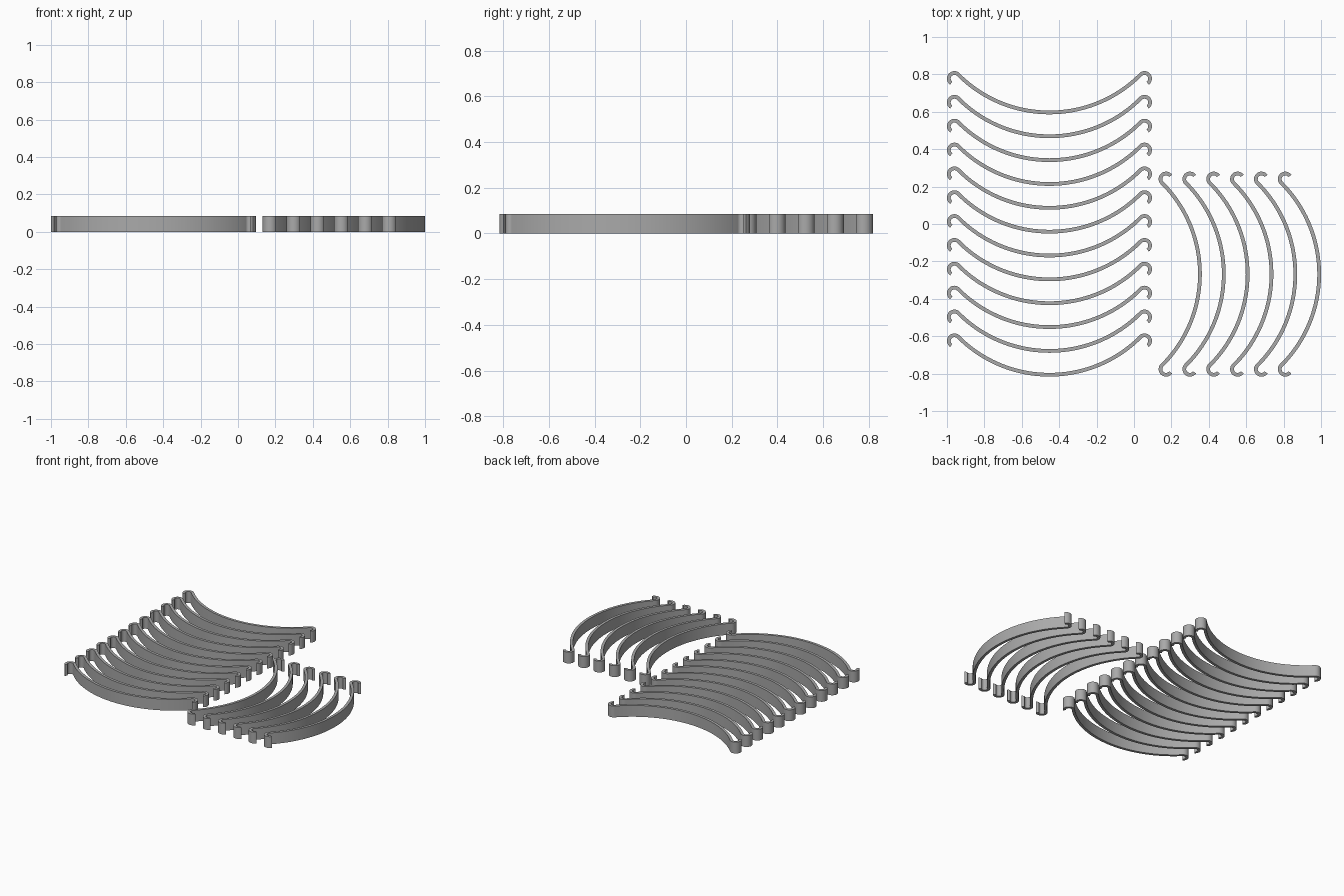
import bpy, bmesh, math
from mathutils import Matrix, Vector

if "Cube" in bpy.data.objects:
    bpy.data.objects.remove(bpy.data.objects["Cube"])

HEIGHT, THICK, PITCH = 0.085, 0.02, 0.1275
HOOK_R, HALF, DEPTH = 0.03, 0.548, 0.231      # hook radius, half length, bow depth

grey = bpy.data.materials.new("plain grey")
grey.diffuse_color = (0.4, 0.4, 0.4, 1)
grey.use_nodes = True
grey.node_tree.nodes["Principled BSDF"].inputs["Base Color"].default_value = grey.diffuse_color


def arc(cx, cy, r, a0, a1, n, side):
    """Points of (position, unit normal) along an arc, angles in degrees."""
    out = []
    for i in range(n + 1):
        a = math.radians(a0 + (a1 - a0) * i / n)
        d = Vector((math.cos(a), math.sin(a)))
        out.append((Vector((cx, cy)) + d * r, d * side))
    return out


def strap_mesh():
    """Bowed strap with a hook curled at each end; outer edge of the bow at y = 0."""
    s = math.sqrt(0.5)
    hx = HALF - HOOK_R - THICK / 2
    hy = DEPTH - HOOK_R - THICK / 2
    big = (hx - HOOK_R * s) / s
    path = arc(-hx, hy, HOOK_R, 235, 45, 20, 1)
    path += arc(0, big + THICK / 2, big, 225, 315, 48, -1)[1:]
    path += arc(hx, hy, HOOK_R, 135, -55, 20, 1)[1:]
    bm = bmesh.new()
    rows = []
    for p, n in path:
        a, b = p + n * THICK / 2, p - n * THICK / 2
        rows.append([bm.verts.new((q.x, q.y, z)) for q, z in
                     ((a, 0), (b, 0), (b, HEIGHT), (a, HEIGHT))])
    for r0, r1 in zip(rows, rows[1:]):
        for i in range(4):
            j = (i + 1) % 4
            bm.faces.new((r0[i], r0[j], r1[j], r1[i]))
    bm.faces.new(rows[0])
    bm.faces.new(rows[-1][::-1])
    bmesh.ops.recalc_face_normals(bm, faces=bm.faces)
    me = bpy.data.meshes.new("hooked_strap")
    bm.to_mesh(me)
    bm.free()
    me.materials.append(grey)
    return me


def place(name, mesh, x, y, turn):
    ob = bpy.data.objects.new(name, mesh)
    ob.matrix_world = Matrix.Translation((x, y, 0)) @ Matrix.Rotation(turn, 4, 'Z')
    bpy.context.collection.objects.link(ob)
    return ob


mesh = strap_mesh()
# stack of twelve straps lying across
straps = [place(f"across_strap_{i + 1}", mesh, -1 + HALF, -0.816 + PITCH * i, 0)
          for i in range(12)]
# row of six straps turned a quarter
straps += [place(f"upright_strap_{i + 1}", mesh, 1 - PITCH * i, -0.816 + HALF, math.pi / 2)
           for i in range(6)]

bpy.context.view_layer.objects.active = straps[0]
straps[0].select_set(True)
bpy.ops.object.shade_smooth_by_angle(angle=math.radians(30))
